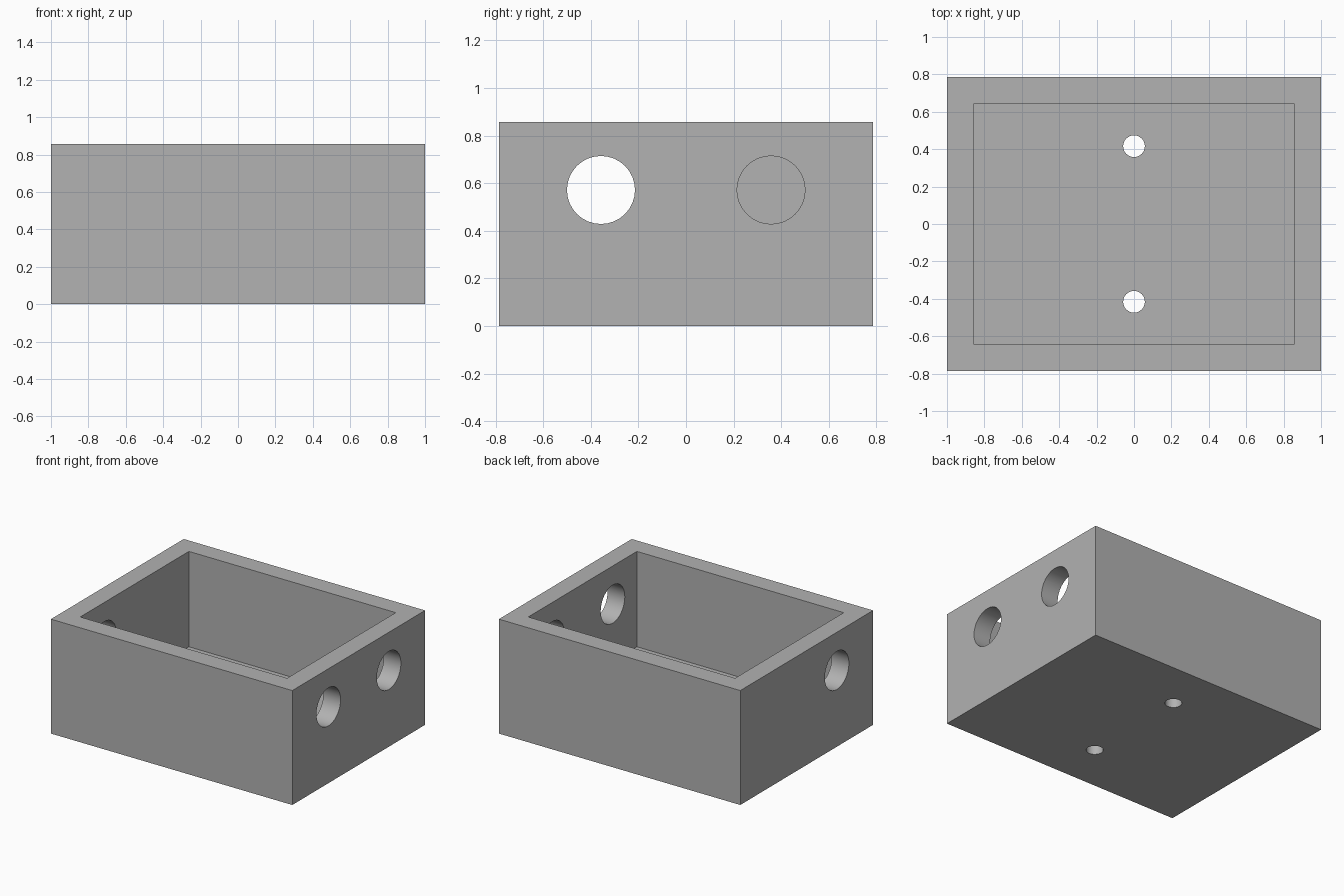
import bpy
import math
from mathutils import Vector

default_cube = bpy.data.objects.get("Cube")
if default_cube:
    bpy.data.objects.remove(default_cube, do_unlink=True)

U = 2 / 14                      # wall thickness, the module of the whole box
LENGTH, DEPTH, HEIGHT = 14 * U, 11 * U, 6 * U

grey = bpy.data.materials.new("plain grey")
grey.use_nodes = True
grey.diffuse_color = (0.445, 0.445, 0.445, 1)
grey.node_tree.nodes["Principled BSDF"].inputs["Base Color"].default_value = grey.diffuse_color


def block(name, size, centre):
    bpy.ops.mesh.primitive_cube_add(size=1, location=centre)
    obj = bpy.context.object
    obj.name = name
    obj.scale = size
    bpy.ops.object.transform_apply(location=True, rotation=True, scale=True)
    obj.data.materials.append(grey)
    return obj


def drill(name, radius, length, centre, axis):
    turn = Vector((0, 0, 1)).rotation_difference(Vector(axis)).to_euler()
    bpy.ops.mesh.primitive_cylinder_add(vertices=32, radius=radius, depth=length,
                                        location=centre, rotation=turn)
    obj = bpy.context.object
    obj.name = name
    obj.data.materials.append(grey)
    return obj


# Solid body
box = block("open_box", (LENGTH, DEPTH, HEIGHT), (0, 0, HEIGHT / 2))

# Open cavity, leaving even walls and floor
cutters = [block("cavity_cutter", (LENGTH - 2 * U, DEPTH - 2 * U, HEIGHT),
                 (0, 0, U + HEIGHT / 2))]

# Side holes: two in the left wall (+x), one in the right wall (-x)
wall_x = (LENGTH - U) / 2
for x, y in ((wall_x, -2.5 * U), (wall_x, 2.5 * U), (-wall_x, -2.5 * U)):
    cutters.append(drill("side_hole_cutter", U, 2 * U, (x, y, 4 * U), (1, 0, 0)))

# Screw holes through the floor
for side in (-1, 1):
    cutters.append(drill("floor_hole_cutter", 0.058, 2 * U, (0, side * 0.416, U / 2), (0, 0, 1)))

# Cut everything, then discard the cutters
bpy.ops.object.select_all(action="DESELECT")
bpy.context.view_layer.objects.active = box
box.select_set(True)
for cutter in cutters:
    cutter.hide_render = True
    cut = box.modifiers.new("cut", "BOOLEAN")
    cut.operation = "DIFFERENCE"
    cut.solver = "EXACT"
    cut.object = cutter
    bpy.ops.object.modifier_apply(modifier=cut.name)
    bpy.data.objects.remove(cutter, do_unlink=True)

bpy.ops.object.shade_smooth_by_angle(angle=math.radians(30))
